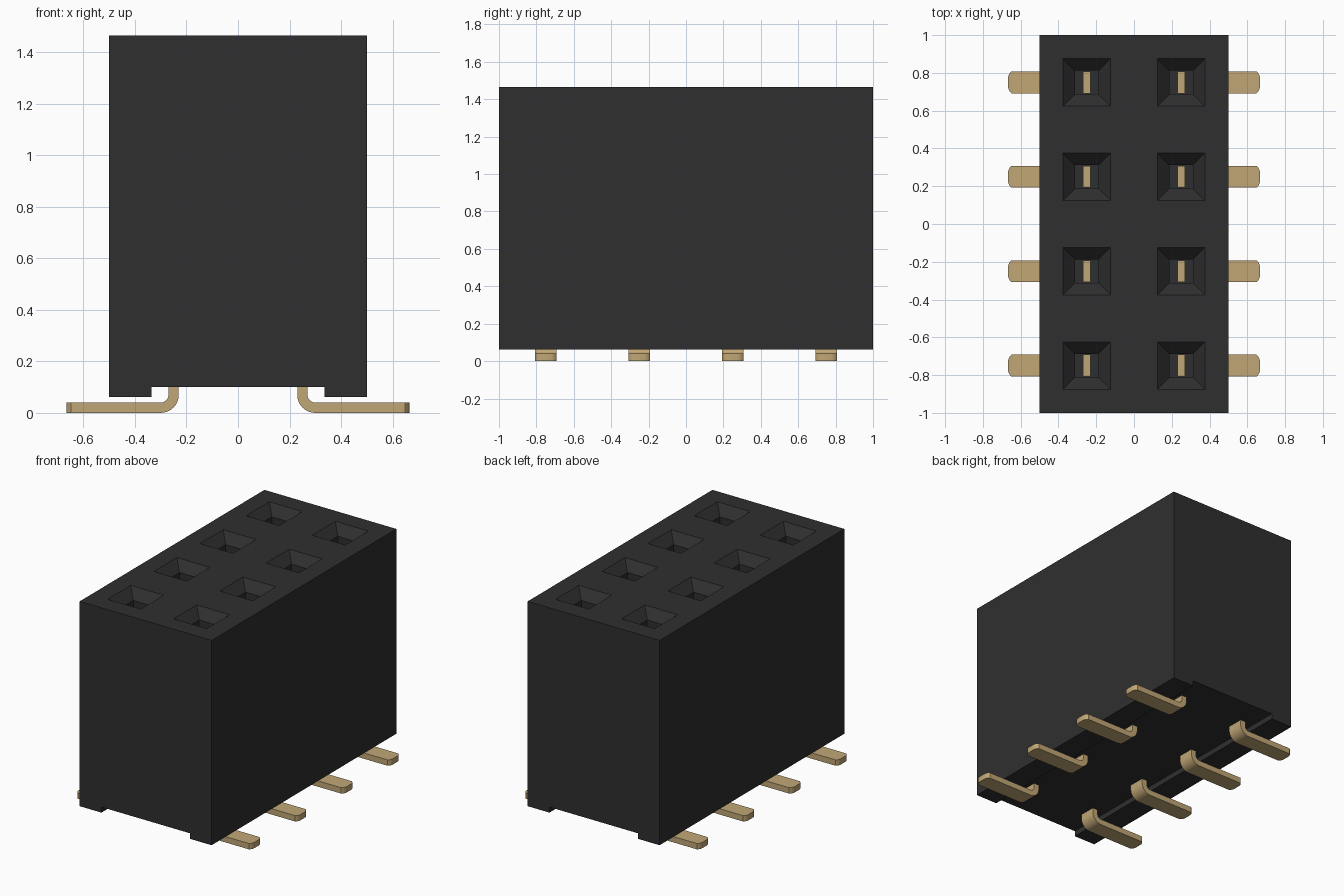
import bpy, bmesh, math

if "Cube" in bpy.data.objects:
    bpy.data.objects.remove(bpy.data.objects["Cube"], do_unlink=True)


def material(name, rgb, rough):
    m = bpy.data.materials.new(name)
    m.use_nodes = True
    m.diffuse_color = (*rgb, 1)
    bsdf = m.node_tree.nodes["Principled BSDF"]
    bsdf.inputs["Base Color"].default_value = (*rgb, 1)
    bsdf.inputs["Roughness"].default_value = rough
    return m


BLACK = material("black plastic", (0.028, 0.028, 0.028), 0.6)
GOLD = material("gold metal", (0.53, 0.385, 0.18), 0.4)


def loft(bm, rings):
    """Join equal rings of points into a closed, capped solid."""
    vs = [[bm.verts.new(p) for p in ring] for ring in rings]
    n = len(vs[0])
    for a, b in zip(vs, vs[1:]):
        for i in range(n):
            j = (i + 1) % n
            bm.faces.new((a[i], a[j], b[j], b[i]))
    bm.faces.new(vs[0][::-1])
    bm.faces.new(vs[-1])


def finish(bm, name, mat):
    bmesh.ops.recalc_face_normals(bm, faces=bm.faces)
    me = bpy.data.meshes.new(name)
    bm.to_mesh(me)
    bm.free()
    me.materials.append(mat)
    ob = bpy.data.objects.new(name, me)
    bpy.context.collection.objects.link(ob)
    return ob


def activate(ob):
    bpy.ops.object.select_all(action='DESELECT')
    ob.select_set(True)
    bpy.context.view_layer.objects.active = ob


TOP, BOTTOM, CHANNEL = 1.465, 0.062, 0.10
ROWS = (-0.75, -0.25, 0.25, 0.75)

# Housing: block with a wide channel underneath
profile = [(-0.5, BOTTOM), (-0.335, BOTTOM), (-0.335, CHANNEL), (0.335, CHANNEL),
           (0.335, BOTTOM), (0.5, BOTTOM), (0.5, TOP), (-0.5, TOP)]
bm = bmesh.new()
loft(bm, [[(x, y, z) for x, z in profile] for y in (-1, 1)])
housing = finish(bm, "housing", BLACK)

# Socket cutter: funnel mouth above a deep square hole
bm = bmesh.new()
for sx in (-0.25, 0.25):
    for sy in ROWS:
        loft(bm, [[(sx + i * h, sy + j * h, z)
                   for i, j in ((-1, -1), (1, -1), (1, 1), (-1, 1))]
                  for z, h in ((0.3, 0.0625), (TOP - 0.0625, 0.0625), (TOP + 0.02, 0.145))])
cutter = finish(bm, "socket_cutter", BLACK)
cutter.hide_render = True

cut = housing.modifiers.new("sockets", 'BOOLEAN')
cut.operation = 'DIFFERENCE'
cut.solver = 'EXACT'
cut.object = cutter
activate(housing)
bpy.ops.object.modifier_apply(modifier=cut.name)
bpy.data.objects.remove(cutter, do_unlink=True)

# Terminal path: (outer point, inner point, half width) from the pin top to the foot tip
W = 0.058
path = [((0.23, 1.0), (0.27, 1.0), W)]
for k in range(9):
    a = math.pi + k / 8 * math.pi / 2
    c, s = math.cos(a), math.sin(a)
    path.append(((0.30 + 0.07 * c, 0.07 + 0.07 * s),
                 (0.30 + 0.03 * c, 0.07 + 0.03 * s), W))
for x, w in ((0.648, W), (0.655, 0.052), (0.662, 0.042), (0.666, 0.03)):
    path.append(((x, 0.0), (x, 0.04), w))

# Terminals: one bent strip per socket, mirrored for the other side
for side, label in ((1, "left"), (-1, "right")):
    for n, y in enumerate(ROWS, 1):
        bm = bmesh.new()
        loft(bm, [[(side * o[0], y - w, o[1]), (side * o[0], y + w, o[1]),
                   (side * i[0], y + w, i[1]), (side * i[0], y - w, i[1])]
                  for o, i, w in path])
        pin = finish(bm, f"{label}_terminal_{n}", GOLD)
        activate(pin)
        bpy.ops.object.shade_smooth_by_angle(angle=math.radians(35))
